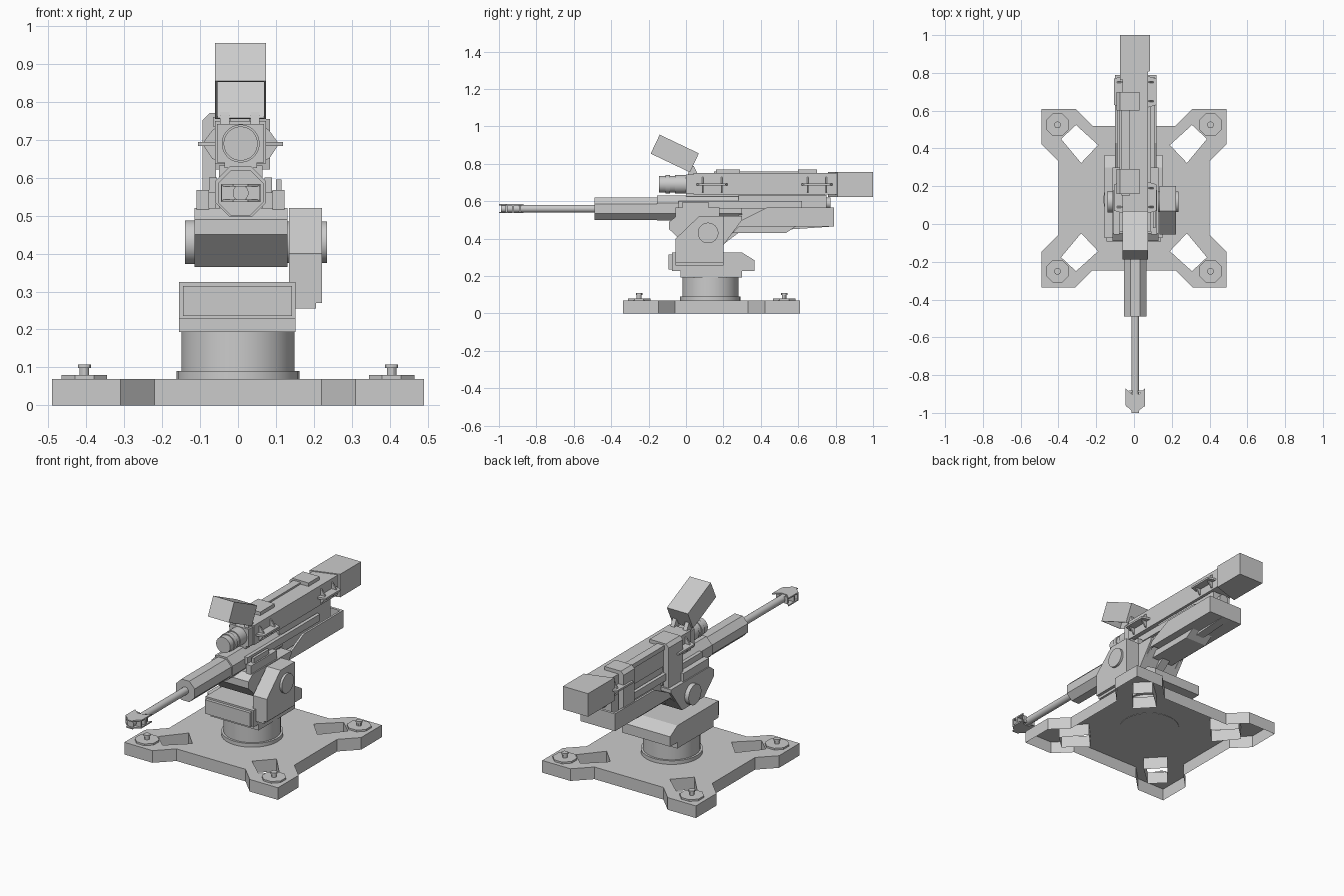
import bpy, bmesh, math
from mathutils import Vector, Matrix

if "Cube" in bpy.data.objects:
    bpy.data.objects.remove(bpy.data.objects["Cube"])

CX = 0.007   # centre line of the gun
CY = 0.137   # centre of base


def make(name, bm, smooth=False):
    bmesh.ops.recalc_face_normals(bm, faces=bm.faces)
    me = bpy.data.meshes.new(name)
    bm.to_mesh(me)
    bm.free()
    ob = bpy.data.objects.new(name, me)
    bpy.context.collection.objects.link(ob)
    if smooth:
        bpy.ops.object.select_all(action='DESELECT')
        ob.select_set(True)
        bpy.context.view_layer.objects.active = ob
        bpy.ops.object.shade_smooth_by_angle(angle=math.radians(30))
    return ob


def place(axis, p, t):
    u, v = p
    return {'x': (t, u, v), 'y': (u, t, v), 'z': (u, v, t)}[axis]


def prism(name, axis, pts, a, b, smooth=False):
    """Extrude a profile along an axis: x takes (y,z), y takes (x,z), z takes (x,y)."""
    bm = bmesh.new()
    lo = [bm.verts.new(place(axis, p, a)) for p in pts]
    hi = [bm.verts.new(place(axis, p, b)) for p in pts]
    bm.faces.new(lo)
    bm.faces.new(hi)
    n = len(pts)
    for i in range(n):
        j = (i + 1) % n
        bm.faces.new((lo[i], lo[j], hi[j], hi[i]))
    return make(name, bm, smooth)


def box(name, x0, x1, y0, y1, z0, z1):
    return prism(name, 'z', [(x0, y0), (x1, y0), (x1, y1), (x0, y1)], z0, z1)


def ring(c, r, n):
    return [(c[0] + r * math.cos(2 * math.pi * (i + .5) / n),
             c[1] + r * math.sin(2 * math.pi * (i + .5) / n)) for i in range(n)]


def cyl(name, axis, c, r, a, b, n=32):
    return prism(name, axis, ring(c, r, n), a, b, True)


# base plate: open-bottomed shell with four slots
quarter = [(.22, .383), (.31, .473), (.49, .473), (.49, .285), (.40, .195)]
slot = [(.19, .281), (.307, .387), (.386, .313), (.28, .186)]
outline = []
for sx, sy in ((1, 1), (1, -1), (-1, -1), (-1, 1)):
    q = [(sx * x, CY + sy * y) for x, y in quarter]
    outline += q if sx * sy > 0 else q[::-1]
loops = [outline] + [[(sx * x, CY + sy * y) for x, y in slot] for sx in (1, -1) for sy in (1, -1)]
bm = bmesh.new()
edges = []
for lp in loops:
    vs = [bm.verts.new((x, y, .07)) for x, y in lp]
    edges += [bm.edges.new((vs[i - 1], vs[i])) for i in range(len(vs))]
bmesh.ops.triangle_fill(bm, edges=edges, use_beauty=True, normal=(0, 0, 1))
ext = bmesh.ops.extrude_edge_only(bm, edges=edges)
for v in [g for g in ext['geom'] if isinstance(g, bmesh.types.BMVert)]:
    v.co.z = 0
make("base_plate", bm)

# corner pads and bolts
for sx in (1, -1):
    for sy in (1, -1):
        c = (sx * .405, CY + sy * .388)
        cyl("corner_pad", 'z', c, .065, .07, .08, 8)
        cyl("bolt_shaft", 'z', c, .013, .08, .108, 12)
        cyl("bolt_head", 'z', c, .018, .098, .108, 12)

# pedestal and turntable
cyl("pedestal_flange", 'z', (0, .13), .162, .068, .091, 40)
cyl("pedestal", 'z', (0, .13), .15, .091, .197, 40)
box("turntable_foot", -.155, .152, -.03, .30, .193, .232)
prism("turntable_body", 'x', [(-.075, .228), (.365, .228), (.365, .285), (.30, .325), (-.075, .325)], -.155, .152)
box("turntable_front_panel", -.145, .142, -.093, -.075, .235, .315)

# side arm with pivot discs
prism("side_arm", 'x', [(-.055, .255), (.20, .255), (.20, .52), (.07, .52), (-.055, .40)], .135, .205)
prism("arm_cover", 'x', [(-.055, .27), (.20, .27), (.20, .52), (.07, .52), (-.055, .40)], .2, .222)
cyl("right_pivot", 'x', (.118, .43), .055, .11, .235)
cyl("left_pivot", 'x', (.118, .43), .058, -.14, -.1)

# cradle
prism("cradle", 'x', [(-.09, .49), (-.09, .45), (0, .365), (.20, .365), (.30, .50), (.30, .52), (-.05, .52)], -.115, .13)
for s in (1, -1):
    x = CX + s * .1
    box("cradle_cheek", x - .016, x + .016, -.055, .18, .48, .567)
box("cradle_right_lug", .10, .115, -.02, .12, .49, .595)

# rear tray with open top
prism("tray_bottom", 'x', [(.2, .37), (.28, .43), (.79, .465), (.79, .485), (.2, .485)], -.02, .03)
box("tray_floor", -.095, .115, .3, .79, .465, .48)
box("tray_back", -.095, .115, .775, .79, .465, .565)
side = [(.2, .38), (.285, .465), (.79, .465), (.79, .565), (.43, .565), (.30, .50), (.2, .5)]
prism("tray_left_wall", 'x', side, -.1, -.088)
prism("tray_right_wall", 'x', side, .108, .12)
prism("tray_keel", 'x', [(.22, .43), (.535, .43), (.59, .467), (.22, .467)], -.06, .075)

# receiver, shroud and barrel
def octagon(w, h, zc, k):
    return [(CX + a * w, zc + b * h) for a, b in
            ((1, k), (k, 1), (-k, 1), (-1, k), (-1, -k), (-k, -1), (k, -1), (1, -k))]


prism("receiver_front", 'y', octagon(.067, .067, .563, .42), -.155, .3)
box("receiver_rear", -.05, .064, .28, .75, .49, .632)
cyl("receiver_cap", 'y', (CX, .59), .03, .75, .772, 16)
box("receiver_side_rail", .07, .09, -.04, .62, .56, .60)
box("receiver_left_rail", -.076, -.056, -.04, .62, .56, .60)
prism("barrel_shroud", 'y', octagon(.06, .06, .56, .42), -.49, -.15)
cyl("barrel", 'y', (CX, .56), .021, -.99, -.48, 20)

# muzzle brake: top and bottom plates, baffles between
plan = [(-.052, .13), (-.02, .10), (.02, .10), (.052, .13), (.052, .04), (.02, .012), (.02, 0), (-.02, 0), (-.02, .012), (-.052, .04)]
plan = [(CX + x, -1 + y) for x, y in plan]
prism("muzzle_top", 'z', plan, .577, .584)
prism("muzzle_bottom", 'z', plan, .536, .543)
for s in (1, -1):
    for y0, y1, w in ((.035, .045, .05), (.07, .08, .052), (.108, .118, .037)):
        x0, x1 = sorted((CX + s * .015, CX + s * w))
        box("muzzle_baffle", x0, x1, y0 - 1, y1 - 1, .54, .58)

# sight housing
box("sight_mount", -.035, .05, .0, .74, .625, .645)
box("sight_front", -.055, .068, .0, .05, .64, .742)
prism("sight_body", 'z', [(-.06, .04), (.074, .04), (.074, .81), (-.06, .77)], .637, .75)
prism("sight_rear_box", 'z', [(-.075, .76), (.085, .81), (.085, 1), (-.075, 1)], .622, .755)
cyl("lens_collar", 'y', (CX, .69), .05, -.06, .002)
cyl("lens_tube", 'y', (CX, .69), .045, -.145, -.05)
cyl("lens_ring", 'y', (CX, .69), .05, -.11, -.085)
box("sight_top_strip", -.066, -.02, .15, .7, .735, .76)

# straps over the left side
strap = [(-.093, .49), (-.093, .752), (-.075, .77), (.03, .77), (.03, .748), (-.058, .748), (-.058, .49)]
for y0, y1 in ((.16, .29), (.60, .70)):
    prism("strap", 'y', strap, y0, y1)

# side shelves with fins, both sides
for s in (1, -1):
    for y0 in (.06, .62):
        wall = CX + s * .06
        shelf = [(wall, y0 - .005), (CX + s * .112, y0 + .01), (CX + s * .112, y0 + .15), (wall, y0 + .165)]
        prism("side_shelf", 'z', shelf, .683, .694)
        fin = [(wall, .735), (CX + s * .075, .725), (CX + s * .097, .695), (CX + s * .097, .683),
               (CX + s * .075, .65), (wall, .645)]
        for y in (y0 + .03, y0 + .13):
            prism("shelf_fin", 'y', fin, y - .004, y + .004)

# flipped-up lens cover: box open underneath
bm = bmesh.new()
bmesh.ops.create_cube(bm, size=1, matrix=Matrix.Diagonal((.134, .232, .112, 1)))
bmesh.ops.delete(bm, geom=[f for f in bm.faces if f.calc_center_median().z < -.01], context='FACES')
bmesh.ops.transform(bm, verts=bm.verts, matrix=Matrix.Translation((CX, -.06, .855)) @ Matrix.Rotation(math.radians(-25.5), 4, 'X'))
cover = make("lens_cover", bm)
wall = cover.modifiers.new("wall", 'SOLIDIFY')
wall.thickness = .008
for x in (-.035, .045):
    prism("cover_hinge", 'x', [(.01, .738), (.06, .738), (.06, .752), (.04, .79), (.015, .765)], x - .012, x + .012)
